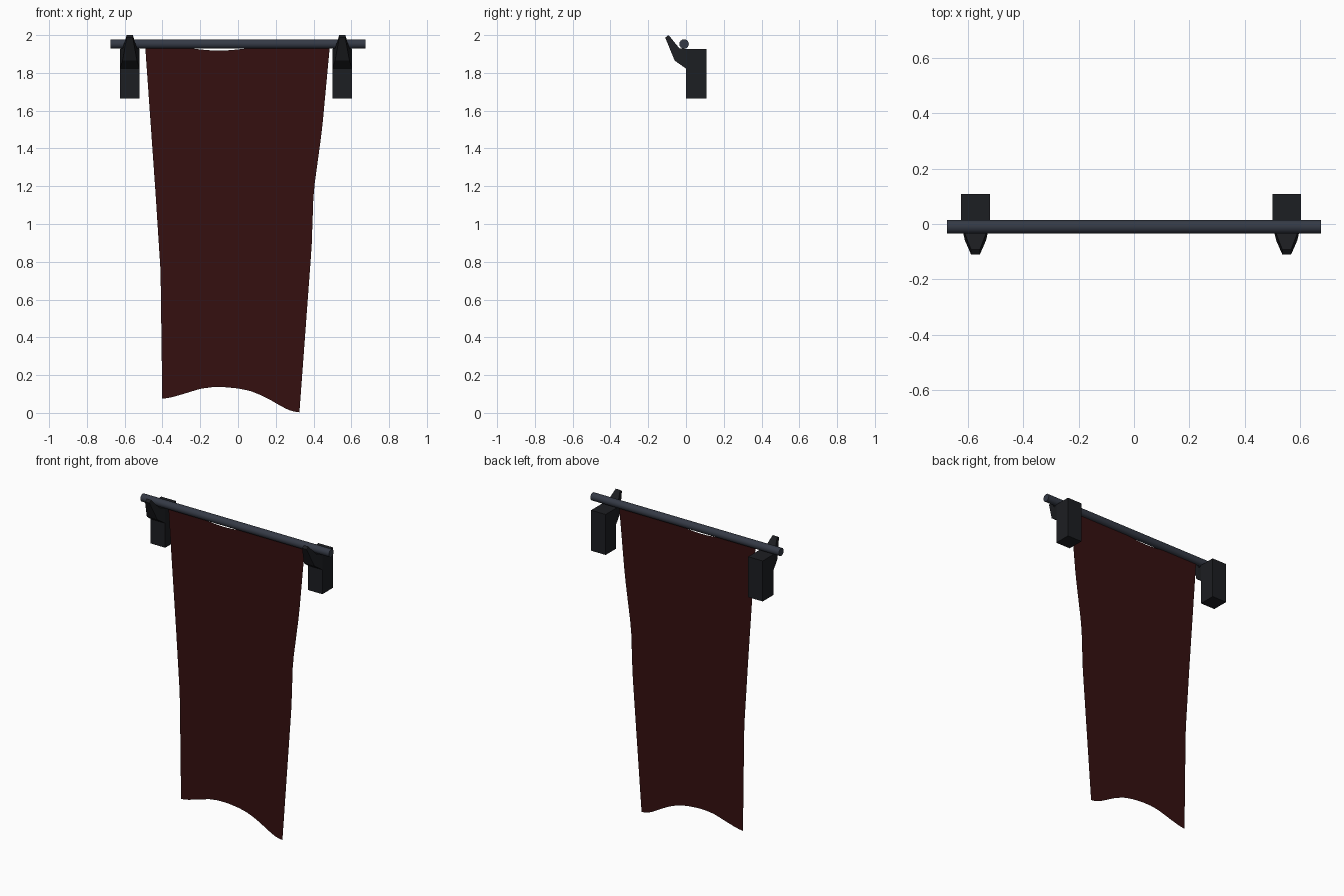
import bpy, bmesh, math

if "Cube" in bpy.data.objects:
    bpy.data.objects.remove(bpy.data.objects["Cube"])


def material(name, rgb):
    m = bpy.data.materials.new(name)
    m.diffuse_color = (*rgb, 1)
    m.use_nodes = True
    m.node_tree.nodes["Principled BSDF"].inputs["Base Color"].default_value = m.diffuse_color
    return m


def finish(bm, name, mat):
    me = bpy.data.meshes.new(name)
    bm.to_mesh(me)
    bm.free()
    me.materials.append(mat)
    ob = bpy.data.objects.new(name, me)
    bpy.context.collection.objects.link(ob)
    return ob


iron = material("dark_iron", (0.012, 0.013, 0.016))
steel = material("blue_steel", (0.035, 0.042, 0.06))
cloth = material("red_cloth", (0.035, 0.005, 0.005))

ROD_Y, ROD_Z = -0.01, 1.953

# Rod
bpy.ops.mesh.primitive_cylinder_add(vertices=16, radius=0.025, depth=1.35,
                                    location=(0, ROD_Y, ROD_Z),
                                    rotation=(0, math.pi / 2, 0))
rod = bpy.context.object
rod.name = "rod"
rod.data.materials.append(steel)
bpy.ops.object.shade_smooth_by_angle()


# Wall bracket: lofted block with a tapering hooked prong
# each section: lower (y, z), upper (y, z), lower half width, upper half width
SECTIONS = [((0.108, 1.665), (0.108, 1.927), 0.052, 0.052),
            ((0.0, 1.665), (0.0, 1.927), 0.052, 0.052)]
PRONG = [((0.0, 1.823), (0.0, 1.927), 0.052, 0.052),
         ((-0.06, 1.865), (-0.035, 1.93), 0.038, 0.038),
         ((-0.11, 1.987), (-0.092, 2.0), 0.016, 0.016)]


def loft(bm, cx, sections):
    rings = []
    for (y0, z0), (y1, z1), w0, w1 in sections:
        rings.append([bm.verts.new(p) for p in
                      ((cx - w0, y0, z0), (cx + w0, y0, z0),
                       (cx + w1, y1, z1), (cx - w1, y1, z1))])
    for a, b in zip(rings, rings[1:]):
        for i in range(4):
            j = (i + 1) % 4
            bm.faces.new((a[i], a[j], b[j], b[i]))
    bm.faces.new(rings[0])
    bm.faces.new(rings[-1])


for side, cx in (("left", -0.573), ("right", 0.552)):
    bm = bmesh.new()
    loft(bm, cx, SECTIONS)
    loft(bm, cx, PRONG)
    bmesh.ops.recalc_face_normals(bm, faces=bm.faces)
    finish(bm, side + "_bracket", iron)


# Hanging cloth: flat sheet blended between its edge curves
def interp(pts, t):
    for (a, va), (b, vb) in zip(pts, pts[1:]):
        if t <= b:
            return va + (vb - va) * (t - a) / (b - a)
    return pts[-1][1]


LEFT = [(0, -0.40), (0.75, -0.41), (1.17, -0.437), (1.95, -0.492)]
RIGHT = [(0, 0.325), (0.88, 0.39), (1.17, 0.40), (1.5, 0.445), (1.95, 0.487)]
BOTTOM = [(-0.40, 0.075), (-0.36, 0.08), (-0.29, 0.1), (-0.2, 0.128),
          (-0.14, 0.136), (-0.08, 0.137), (0, 0.129), (0.06, 0.116),
          (0.11, 0.097), (0.16, 0.073), (0.2, 0.05), (0.26, 0.018),
          (0.29, 0.008), (0.325, 0.003)]
COLS, ROWS = 28, 24
bm = bmesh.new()
grid = []
for r in range(ROWS + 1):
    v = r / ROWS
    row = []
    for c in range(COLS + 1):
        u = c / COLS
        low = interp(BOTTOM, -0.40 + 0.725 * u)
        high = 1.945 - 0.027 * math.exp(-((u - 0.4) / 0.2) ** 2)
        z = low + (high - low) * v
        x = interp(LEFT, z) * (1 - u) + interp(RIGHT, z) * u
        row.append(bm.verts.new((x, ROD_Y, z)))
    grid.append(row)
for a, b in zip(grid, grid[1:]):
    for c in range(COLS):
        bm.faces.new((a[c], a[c + 1], b[c + 1], b[c]))
finish(bm, "cloth_banner", cloth)
